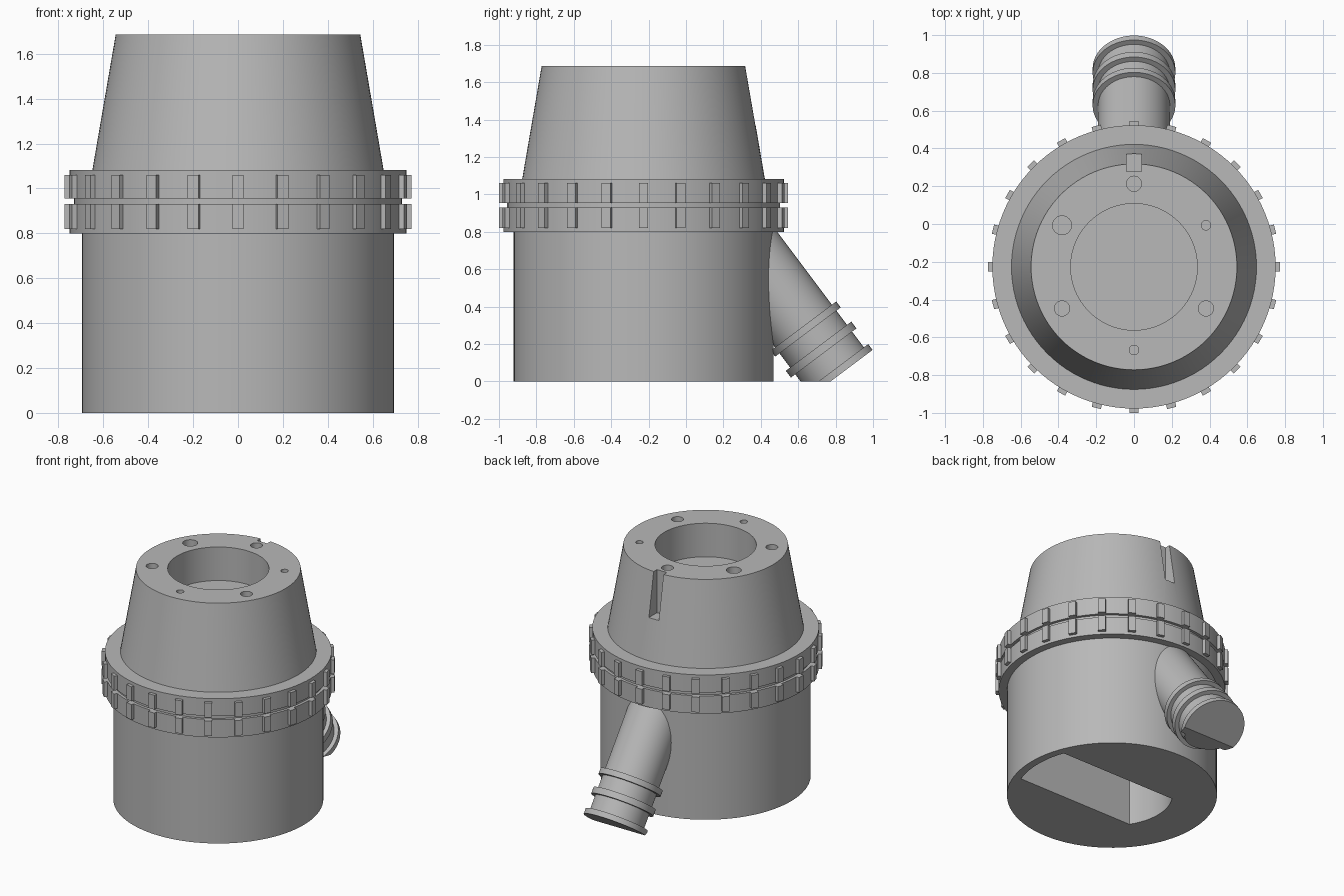
import bpy, bmesh, math
from mathutils import Matrix, Vector

cube = bpy.data.objects.get("Cube")
if cube:
    bpy.data.objects.remove(cube, do_unlink=True)

CY = -0.227          # housing axis
SEG = 96

grey = bpy.data.materials.new("plain_grey")
grey.use_nodes = True
colour = (0.48, 0.48, 0.48, 1)
grey.diffuse_color = colour
grey.node_tree.nodes["Principled BSDF"].inputs["Base Color"].default_value = colour


def add_object(name, bm):
    bmesh.ops.recalc_face_normals(bm, faces=bm.faces)
    mesh = bpy.data.meshes.new(name)
    bm.to_mesh(mesh)
    bm.free()
    mesh.materials.append(grey)
    obj = bpy.data.objects.new(name, mesh)
    bpy.context.collection.objects.link(obj)
    return obj


def lathe(profile, matrix, segments=SEG):
    """Solid of revolution from (radius, height) points, capped at both ends."""
    bm = bmesh.new()
    rings = []
    for r, h in profile:
        rings.append([bm.verts.new(matrix @ Vector((r * math.cos(a), r * math.sin(a), h)))
                      for a in (2 * math.pi * i / segments for i in range(segments))])
    for low, high in zip(rings, rings[1:]):
        for i in range(segments):
            j = (i + 1) % segments
            bm.faces.new((low[i], low[j], high[j], high[i]))
    bm.faces.new(rings[0][::-1])
    bm.faces.new(rings[-1])
    return bm


def at(x, y, z=0):
    return Matrix.Translation((x, CY + y, z))


def box(bm, x0, x1, y0, y1, z0, z1, matrix):
    size = Matrix.Diagonal((x1 - x0, y1 - y0, z1 - z0, 1))
    mid = Matrix.Translation(((x0 + x1) / 2, (y0 + y1) / 2, (z0 + z1) / 2))
    bmesh.ops.create_cube(bm, size=1, matrix=matrix @ mid @ size)


def cut(obj, cutter):
    mod = obj.modifiers.new("cut", 'BOOLEAN')
    mod.operation = 'DIFFERENCE'
    mod.solver = 'EXACT'
    mod.object = cutter
    cutter.hide_render = True
    bpy.context.view_layer.objects.active = obj
    bpy.ops.object.modifier_apply(modifier=mod.name)
    bpy.data.objects.remove(cutter, do_unlink=True)


# Main shells
lower = add_object("lower_housing", lathe([(0.695, 0), (0.695, 0.81)], at(0, 0)))
collar = add_object("collar", lathe([(0.75, 0.8), (0.75, 0.93), (0.73, 0.93),
                                     (0.73, 0.955), (0.75, 0.955), (0.75, 1.083)], at(0, 0)))
upper = add_object("upper_cone", lathe([(0.65, 1.075), (0.545, 1.685)], at(0, 0)))

# Central recess and ring of screw holes in the top
cut(upper, add_object("recess_cutter", lathe([(0.335, 1.44), (0.335, 1.8)], at(0, 0))))
holes = {90: 0.04, 150: 0.05, 210: 0.04, 270: 0.025, 330: 0.04, 30: 0.025}
for angle, radius in holes.items():
    a = math.radians(angle)
    place = at(0.44 * math.cos(a), 0.44 * math.sin(a))
    cut(upper, add_object("hole_cutter", lathe([(radius, 1.55), (radius, 1.8)], place, 32)))

# Key slot at the back of the cone
bm = bmesh.new()
box(bm, -0.04, 0.04, 0.505, 0.8, 1.37, 1.8, at(0, 0))
cut(upper, add_object("slot_cutter", bm))

# Underside pocket: straight sides, ends following circles about the axis
bm = bmesh.new()
outline = []
for radius, start in ((0.64, 0), (0.40, math.pi)):
    half = math.asin(0.22 / radius)
    for i in range(13):
        a = start - half + 2 * half * i / 12
        outline.append(bm.verts.new(at(radius * math.cos(a), radius * math.sin(a), -0.1).translation))
base = bm.faces.new(outline)
extruded = bmesh.ops.extrude_face_region(bm, geom=[base])["geom"]
bmesh.ops.translate(bm, vec=(0, 0, 0.7), verts=[v for v in extruded if isinstance(v, bmesh.types.BMVert)])
cut(lower, add_object("pocket_cutter", bm))

# Grip ribs on both collar bands
bm = bmesh.new()
for i in range(24):
    turn = at(0, 0) @ Matrix.Rotation(math.radians(15 * i), 4, 'Z')
    for z0, z1 in ((0.82, 0.93), (0.955, 1.06)):
        box(bm, 0.735, 0.773, -0.025, 0.025, z0, z1, turn)
ribs = add_object("grip_ribs", bm)

# Angled outlet pipe with three hose rings, trimmed at the ground
axis = Vector((0, 0.6, -0.8))
place = Matrix.Translation((0, 0.544, 0.408)) @ axis.to_track_quat('Z', 'Y').to_matrix().to_4x4()
profile = [(0.19, -0.45)]
for t0, t1 in ((0.14, 0.18), (0.275, 0.32), (0.425, 0.464)):
    profile += [(0.19, t0), (0.219, t0), (0.219, t1), (0.19, t1)]
profile.pop()
bm = lathe(profile, place, 64)
trim = bmesh.ops.bisect_plane(bm, geom=bm.verts[:] + bm.edges[:] + bm.faces[:],
                              plane_co=(0, 0, 0), plane_no=(0, 0, -1), clear_outer=True)
rim = [e for e in trim["geom_cut"] if isinstance(e, bmesh.types.BMEdge)]
bmesh.ops.holes_fill(bm, edges=rim)
pipe = add_object("outlet_pipe", bm)

# Smooth round walls, crisp edges
bpy.ops.object.select_all(action='DESELECT')
for obj in (lower, collar, upper, pipe):
    obj.select_set(True)
bpy.context.view_layer.objects.active = lower
bpy.ops.object.shade_smooth_by_angle(angle=math.radians(30))
